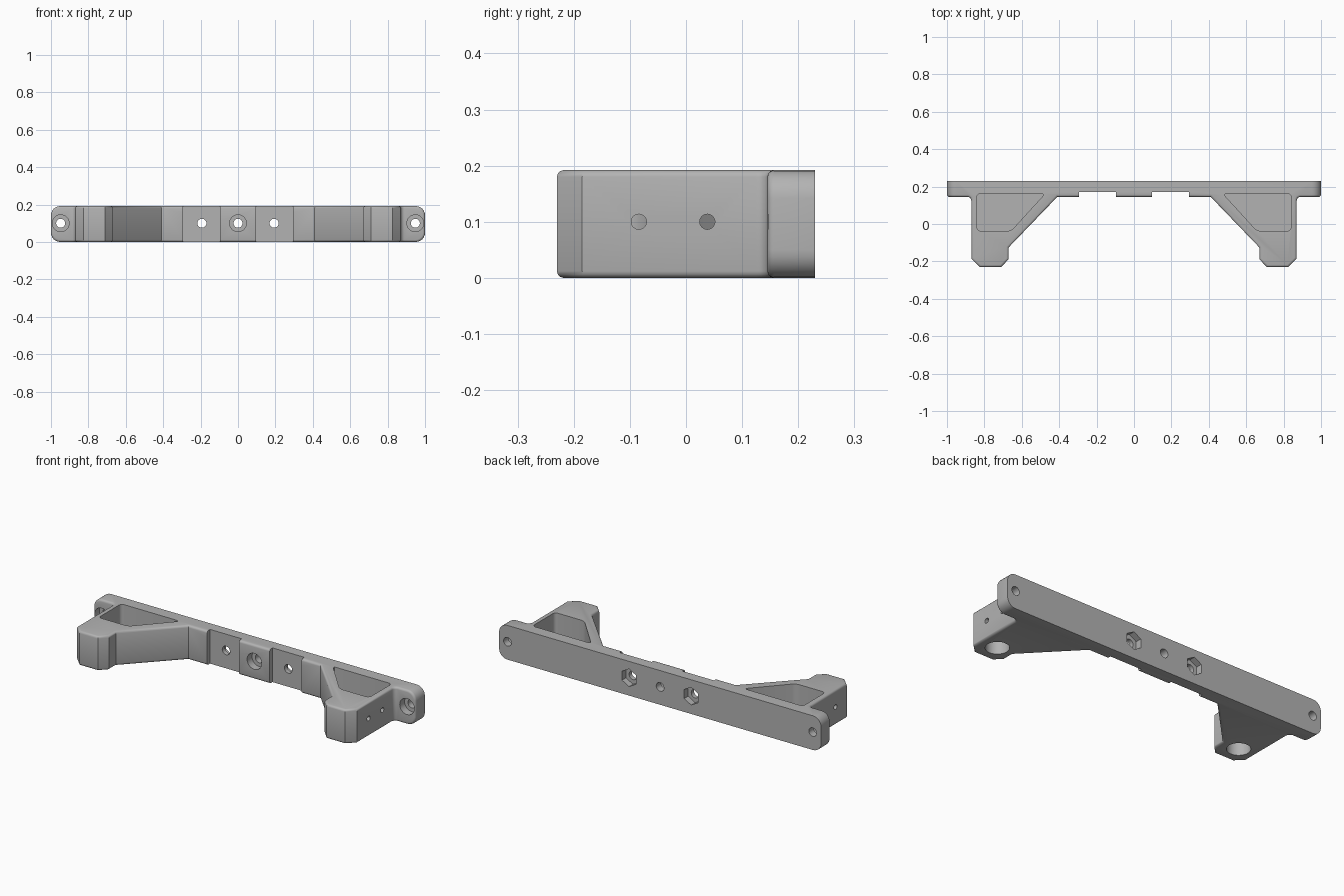
import bpy, bmesh, math
from mathutils import Matrix, Vector

cube = bpy.data.objects.get("Cube")
if cube:
    bpy.data.objects.remove(cube, do_unlink=True)

GREY = (0.45, 0.45, 0.45, 1)
mat = bpy.data.materials.new("plain grey")
mat.use_nodes = True
mat.diffuse_color = GREY
bsdf = mat.node_tree.nodes["Principled BSDF"]
bsdf.inputs["Base Color"].default_value = GREY
bsdf.inputs["Roughness"].default_value = 0.6

HEIGHT, BACK, FRONT, MID = 0.192, 0.23, 0.145, 0.1


def add_object(name, bm):
    bmesh.ops.recalc_face_normals(bm, faces=bm.faces)
    mesh = bpy.data.meshes.new(name)
    bm.to_mesh(mesh)
    bm.free()
    mesh.materials.append(mat)
    obj = bpy.data.objects.new(name, mesh)
    bpy.context.scene.collection.objects.link(obj)
    return obj


def prism(outline, z0, z1):
    bm = bmesh.new()
    face = bm.faces.new([bm.verts.new((x, y, z0)) for x, y in outline])
    top = bmesh.ops.extrude_face_region(bm, geom=[face])["geom"]
    for v in top:
        if isinstance(v, bmesh.types.BMVert):
            v.co.z = z1
    bmesh.ops.recalc_face_normals(bm, faces=bm.faces)
    return bm


def round_edges(bm, rule, radius, segments):
    edges = [e for e in bm.edges if rule(e, *[v.co for v in e.verts])]
    bmesh.ops.bevel(bm, geom=edges, offset=radius, segments=segments,
                    profile=0.5, affect='EDGES', clamp_overlap=True)


def is_upright(a, b):
    return abs(a.z - b.z) > 0.1


# Bracket body: a bar with two tapering arms, as one outline
half = [(0.41, FRONT), (0.67, -0.125), (0.67, -0.188), (0.71, -BACK),
        (0.825, -BACK), (0.87, -0.185), (0.87, FRONT), (1, FRONT), (1, BACK)]
body_bm = prism(half + [(-x, y) for x, y in reversed(half)], 0, HEIGHT)

# Rounded bar ends, inside corners, then softened outer edges
round_edges(body_bm, lambda e, a, b: abs(a.x) > 0.99 and abs(b.x) > 0.99
            and abs(a.y - b.y) > 0.05, 0.05, 6)
round_edges(body_bm, lambda e, a, b: is_upright(a, b) and abs(abs(a.x) - 0.87) < 0.01
            and a.y > 0.1, 0.02, 4)


def outer_edge(e, a, b):
    if a.y > BACK - 0.001 and b.y > BACK - 0.001:
        return False
    if is_upright(a, b) and abs(a.x) < 0.99:
        return False
    return e.calc_face_angle(0) > math.radians(40)


round_edges(body_bm, outer_edge, 0.012, 3)
body = add_object("bracket_body", body_bm)

cutters = []


def cut_cylinder(name, centre, axis, radius, length, sides=32, spin=0.0):
    bm = bmesh.new()
    turn = Vector((0, 0, 1)).rotation_difference(Vector(axis)).to_matrix().to_4x4()
    bmesh.ops.create_cone(bm, cap_ends=True, segments=sides, radius1=radius, radius2=radius,
                          depth=length, matrix=Matrix.Translation(centre) @ turn
                          @ Matrix.Rotation(spin, 4, 'Z'))
    cutters.append(add_object(name, bm))


def cut_along_y(name, x, radius, y0, y1, sides=32, spin=0.0):
    cut_cylinder(name, (x, (y0 + y1) / 2, MID), (0, 1, 0), radius, y1 - y0, sides, spin)


# Counterbored mounting holes in the middle and at both ends
for x in (-0.948, 0, 0.948):
    cut_along_y("counterbore", x, 0.045, 0.05, 0.188)
    cut_along_y("mounting_hole", x, 0.024, 0.1, 0.3)

for s in (-1, 1):
    # Shallow front recess with a bolt hole and a hexagonal nut pocket behind
    xs = sorted((s * 0.095, s * 0.293))
    recess = [(xs[0], 0.1), (xs[1], 0.1), (xs[1], 0.17), (xs[0], 0.17)]
    cutters.append(add_object("front_recess", prism(recess, -0.1, 0.3)))
    cut_along_y("bolt_hole", s * 0.193, 0.024, 0.1, 0.3)
    cut_along_y("nut_pocket", s * 0.193, 0.05, 0.195, 0.3, 6)

    # Triangular pocket open at the top of the arm
    pocket = [(0.84, -0.037), (0.84, 0.163), (0.475, 0.163), (0.657, -0.037)]
    pocket_bm = prism([(s * x, y) for x, y in pocket], 0.03, 0.3)
    round_edges(pocket_bm, lambda e, a, b: is_upright(a, b), 0.02, 5)
    cutters.append(add_object("arm_pocket", pocket_bm))

    # Blind bore under the arm tip and two small side holes
    cut_cylinder("arm_bore", (s * 0.77, -0.122, 0.025), (0, 0, 1), 0.06, 0.25, 40)
    for y in (-0.084, 0.038):
        cut_cylinder("side_hole", (s * 0.85, y, MID), (1, 0, 0), 0.0135, 0.12, 24)

# Apply every cut and remove the cutters
bpy.ops.object.select_all(action='DESELECT')
body.select_set(True)
bpy.context.view_layer.objects.active = body
for cutter in cutters:
    cutter.hide_render = True
    mod = body.modifiers.new(cutter.name, 'BOOLEAN')
    mod.operation = 'DIFFERENCE'
    mod.solver = 'EXACT'
    mod.object = cutter
    bpy.ops.object.modifier_apply(modifier=mod.name)
    bpy.data.objects.remove(cutter, do_unlink=True)

bpy.ops.object.shade_smooth_by_angle(angle=math.radians(32))
